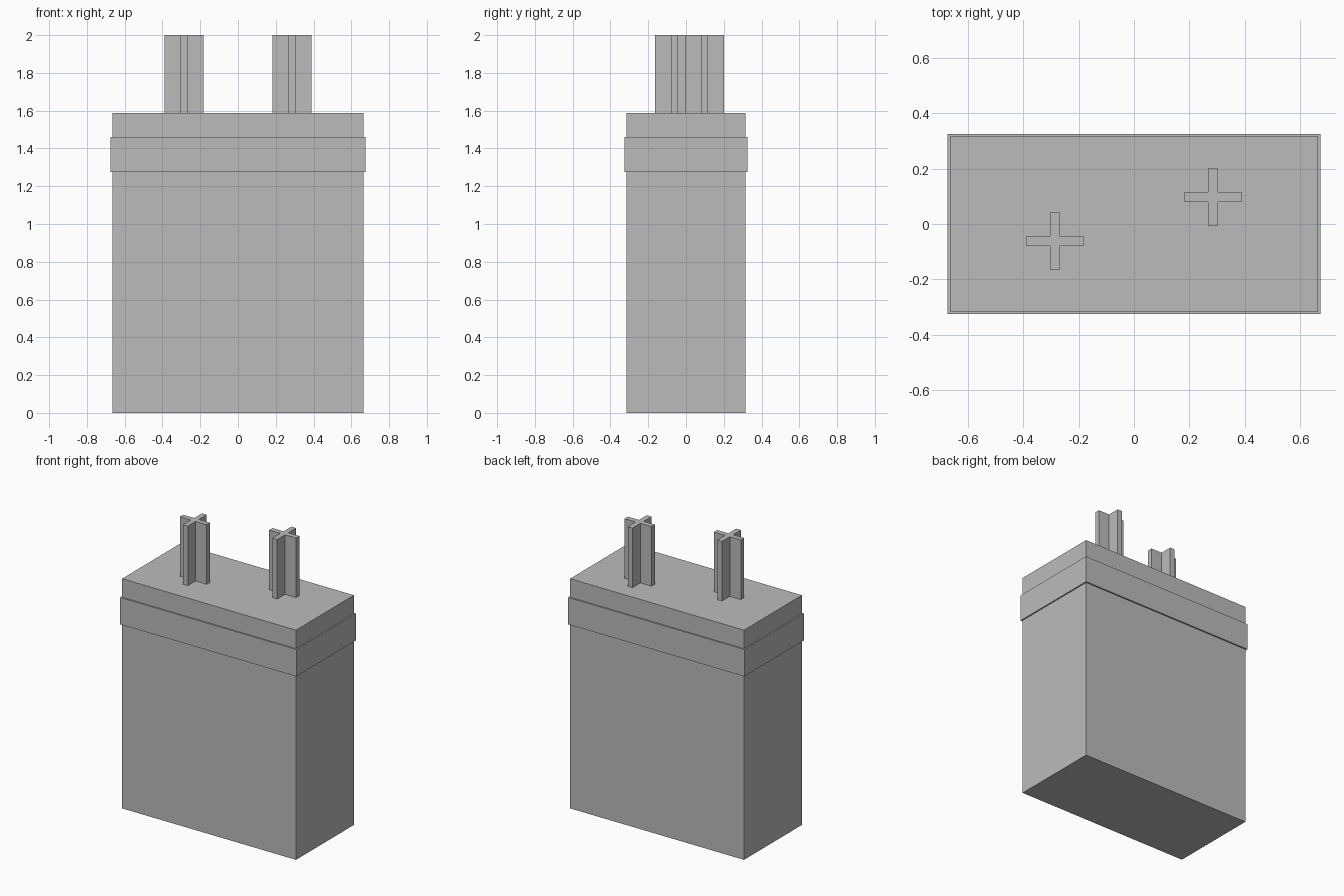
import bpy, bmesh

if "Cube" in bpy.data.objects:
    bpy.data.objects.remove(bpy.data.objects["Cube"])

grey = bpy.data.materials.new("plain grey")
grey.diffuse_color = (0.5, 0.5, 0.5, 1)
grey.use_nodes = True
grey.node_tree.nodes["Principled BSDF"].inputs["Base Color"].default_value = grey.diffuse_color


def loft(name, rings, location=(0, 0, 0)):
    """Join a stack of matching outlines into a closed, flat-faced solid."""
    bm = bmesh.new()
    loops = [[bm.verts.new(p) for p in ring] for ring in rings]
    for low, high in zip(loops, loops[1:]):
        for i in range(len(low)):
            j = (i + 1) % len(low)
            bm.faces.new((low[i], low[j], high[j], high[i]))
    bm.faces.new(loops[0][::-1])
    bm.faces.new(loops[-1])
    bmesh.ops.recalc_face_normals(bm, faces=bm.faces)
    mesh = bpy.data.meshes.new(name)
    bm.to_mesh(mesh)
    bm.free()
    mesh.materials.append(grey)
    obj = bpy.data.objects.new(name, mesh)
    obj.location = location
    bpy.context.collection.objects.link(obj)
    return obj


def rectangle(hx, hy, z):
    return [(-hx, -hy, z), (hx, -hy, z), (hx, hy, z), (-hx, hy, z)]


def cross(arm, half, z):
    # one quarter of the outline, turned four times
    ring = []
    x_axis, y_axis = (1, 0), (0, 1)
    for _ in range(4):
        for u, v in ((arm, -half), (arm, half), (half, half)):
            ring.append((u * x_axis[0] + v * y_axis[0], u * x_axis[1] + v * y_axis[1], z))
        x_axis, y_axis = y_axis, (-x_axis[0], -x_axis[1])
    return ring


# Case with the slightly raised band around its upper part
CASE, BAND = (0.665, 0.316), (0.674, 0.326)
BAND_LOW, BAND_HIGH, TOP = 1.274, 1.46, 1.588
loft("case", [
    rectangle(*CASE, 0), rectangle(*CASE, BAND_LOW),
    rectangle(*BAND, BAND_LOW), rectangle(*BAND, BAND_HIGH),
    rectangle(*CASE, BAND_HIGH), rectangle(*CASE, TOP),
])

# Two cross-shaped posts on the top
for name, x, y in (("left_post", -0.286, -0.062), ("right_post", 0.286, 0.097)):
    loft(name, [cross(0.103, 0.018, TOP), cross(0.103, 0.018, 2.0)], (x, y, 0))
